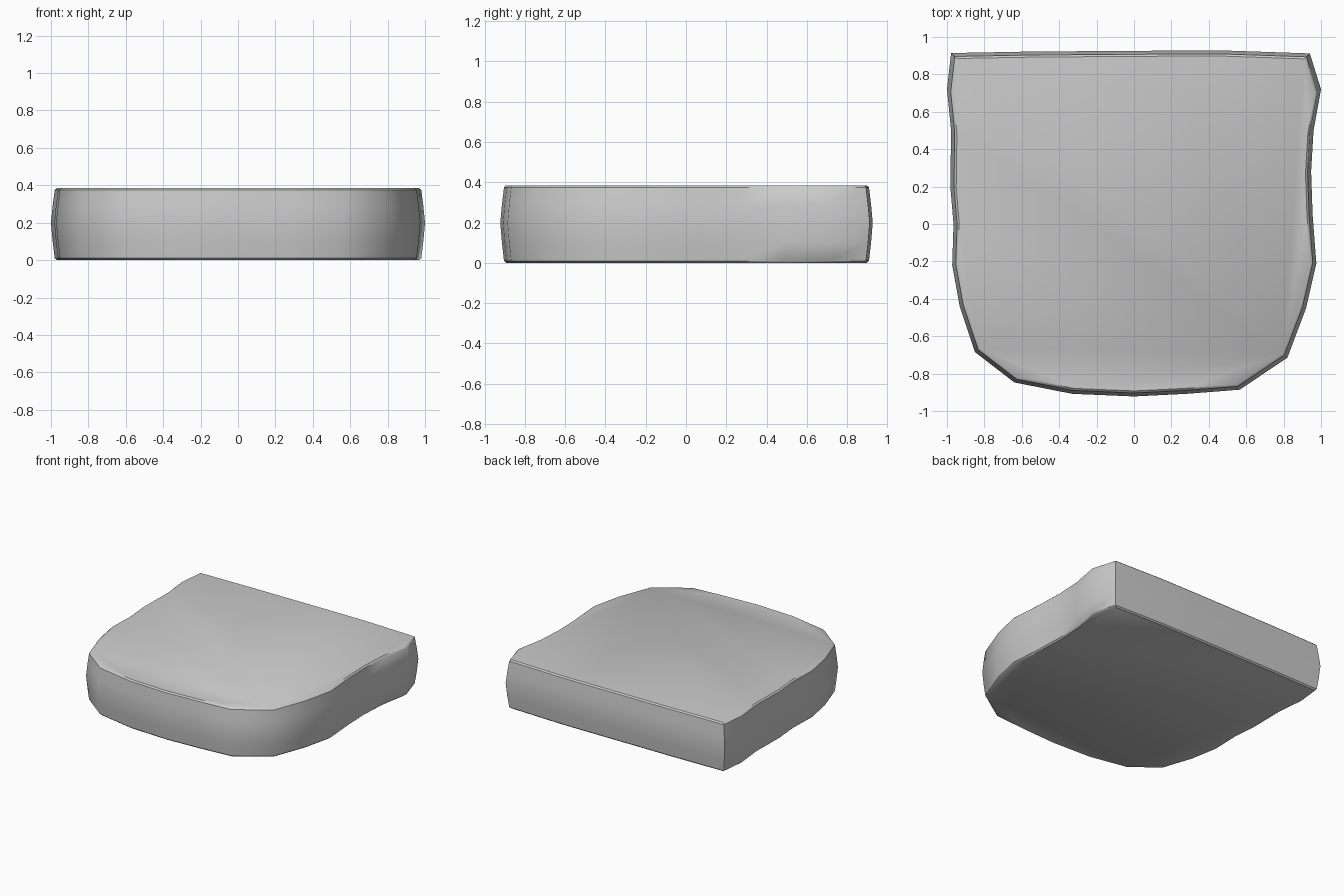
import bpy, bmesh

if "Cube" in bpy.data.objects:
    bpy.data.objects.remove(bpy.data.objects["Cube"])

# Outline of the cushion at its widest, counter-clockwise from front centre
outline = [(0, -.922), (.28, -.908), (.565, -.886), (.82, -.715), (.92, -.45),
           (.975, -.21), (.955, .05), (.947, .28), (.96, .5), (1, .72),
           (.94, .912), (.5, .927), (.2, .927), (-.55, .922), (-.978, .914),
           (-1, .72), (-.978, .5), (-.982, .2), (-.965, 0), (-.972, -.22),
           (-.932, -.44), (-.85, -.685), (-.64, -.847), (-.33, -.908)]

# Height and inset of each ring: softened rims and a slightly bulging side
levels = [(0, .032), (.01, .02), (.1, .009), (.2, 0), (.29, .009),
          (.375, .02), (.385, .032)]

bm = bmesh.new()
rings = [[bm.verts.new((x * (1 - d), y * (1 - d), z)) for x, y in outline]
         for z, d in levels]
n = len(outline)

# Side wall
for low, high in zip(rings, rings[1:]):
    for i in range(n):
        j = (i + 1) % n
        bm.faces.new((low[i], low[j], high[j], high[i]))

# Flat bottom and top
bm.faces.new(rings[0][::-1])
bm.faces.new(rings[-1])

mesh = bpy.data.meshes.new("seat_cushion")
bm.to_mesh(mesh)
bm.free()
cushion = bpy.data.objects.new("seat_cushion", mesh)
bpy.context.collection.objects.link(cushion)

# Smooth walls, sharp back corners
bpy.context.view_layer.objects.active = cushion
cushion.select_set(True)
bpy.ops.object.shade_smooth_by_angle(angle=.7)
